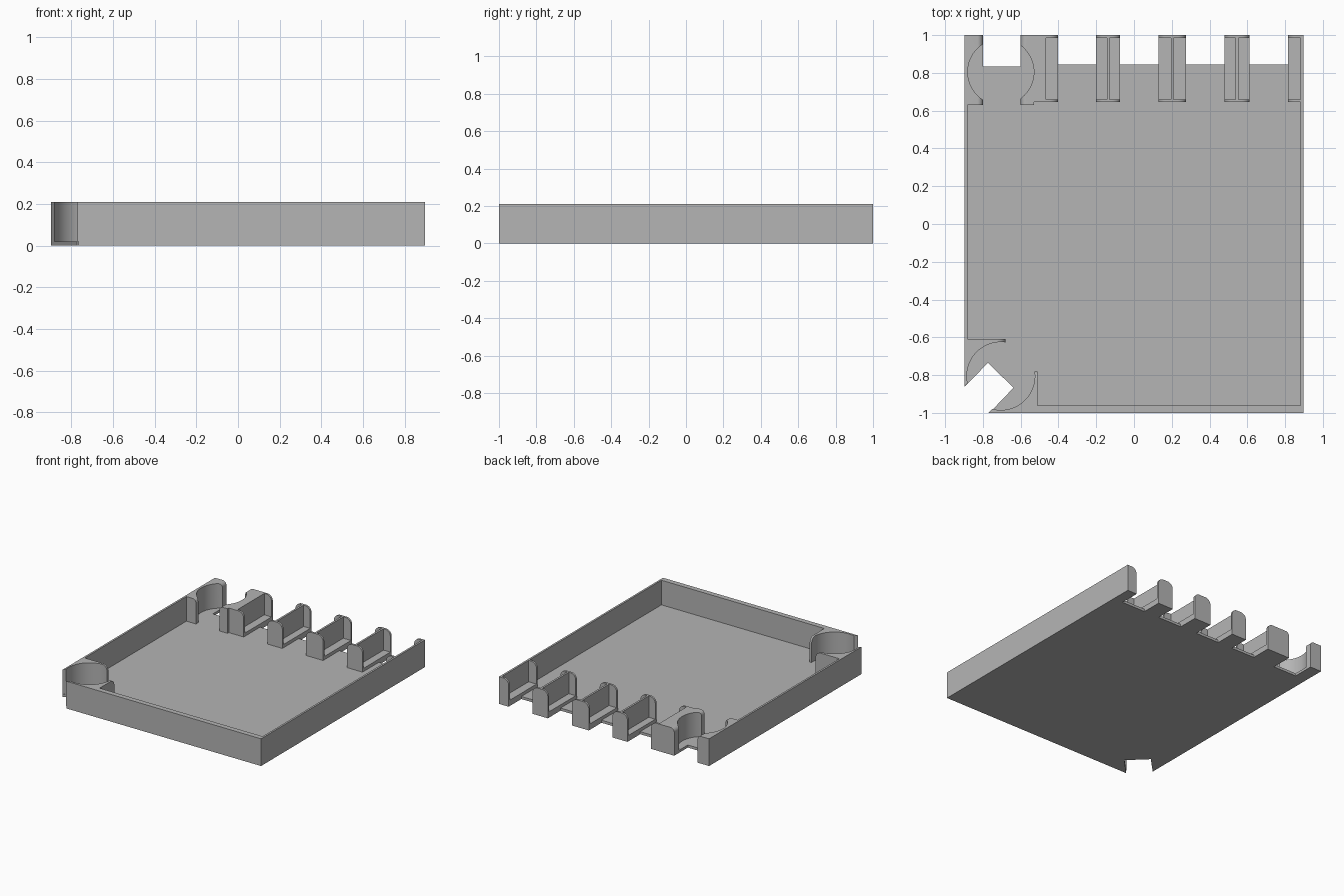
import bpy, bmesh
from math import sin, cos, pi

if "Cube" in bpy.data.objects:
    bpy.data.objects.remove(bpy.data.objects["Cube"], do_unlink=True)

W, L, H, FLOOR, PAD = 0.897, 1.0, 0.21, 0.02, 0.045
T = 0.015  # thin wall

grey = bpy.data.materials.new("light grey plastic")
grey.use_nodes = True
grey.diffuse_color = (0.46, 0.46, 0.46, 1)
grey.node_tree.nodes["Principled BSDF"].inputs["Base Color"].default_value = (0.46, 0.46, 0.46, 1)


def prism(name, pts, lo, hi, axis="z"):
    """Extrude a 2D outline along one axis."""
    place = {"z": lambda u, v, w: (u, v, w),
             "y": lambda u, v, w: (u, w, v),
             "x": lambda u, v, w: (w, u, v)}[axis]
    bm = bmesh.new()
    a = [bm.verts.new(place(u, v, lo)) for u, v in pts]
    b = [bm.verts.new(place(u, v, hi)) for u, v in pts]
    bm.faces.new(a)
    bm.faces.new(b)
    for i in range(len(pts)):
        j = (i + 1) % len(pts)
        bm.faces.new((a[i], a[j], b[j], b[i]))
    bmesh.ops.recalc_face_normals(bm, faces=bm.faces)
    mesh = bpy.data.meshes.new(name)
    bm.to_mesh(mesh)
    bm.free()
    mesh.materials.append(grey)
    ob = bpy.data.objects.new(name, mesh)
    bpy.context.collection.objects.link(ob)
    return ob


def rect(x0, x1, y0, y1):
    return [(x0, y0), (x1, y0), (x1, y1), (x0, y1)]


def box(name, x0, x1, y0, y1, z0=FLOOR, z1=H):
    return prism(name, rect(x0, x1, y0, y1), z0, z1)


def arc(cx, cy, r, a0, a1, n):
    return [(cx + r * cos(a0 + (a1 - a0) * i / n),
             cy + r * sin(a0 + (a1 - a0) * i / n)) for i in range(n + 1)]


def circle_cutter(cx, cy, r):
    return prism("cutter", arc(cx, cy, r, 0, 2 * pi, 64)[:-1], 0, 0.3)


def round_cutter(edge, side, r, lo, hi, axis):
    """Removes the sharp top corner at the given edge."""
    out = edge + side * 0.02
    curve = [(edge - side * r + side * r * cos(t), H - r + r * sin(t))
             for t in (pi / 2 * i / 10 for i in range(11))]
    pts = [(out, H - r)] + curve + [(edge - side * r, H + 0.02), (out, H + 0.02)]
    return prism("cutter", pts, lo, hi, axis)


def cut(ob, cutters):
    bpy.context.view_layer.objects.active = ob
    for c in cutters:
        mod = ob.modifiers.new("cut", "BOOLEAN")
        mod.operation, mod.solver, mod.object = "DIFFERENCE", "EXACT", c
        bpy.ops.object.modifier_apply(modifier=mod.name)
        bpy.data.objects.remove(c, do_unlink=True)
    return ob


# Floor with cable notches at the back and a diagonal notch in one front corner
posts = [(-0.20, -0.073), (0.13, 0.275), (0.48, 0.612), (0.815, W)]
notches = [(0.612, 0.815), (0.275, 0.48), (-0.073, 0.13), (-0.403, -0.20)]
outline = [(-0.765, -L), (W, -L), (W, L)]
for x0, x1 in notches:
    outline += [(x1, L), (x1, 0.845), (x0, 0.845), (x0, L)]
outline += [(-0.6, L), (-0.6, 0.835), (-0.8, 0.835), (-0.8, L), (-W, L),
            (-W, -0.862), (-0.773, -0.735), (-0.638, -0.867)]
prism("floor", outline, 0, FLOOR)

# Outer walls
box("left_wall", W - T, W, -L, L)
box("right_wall", -W, T - W, -0.61, 0.63)
box("front_wall", -0.51, W - T, -L, -0.96)


# Thin end plates with rounded top corners
def end_plates(name, x0, x1, sides):
    for label, y0, y1 in (("front", 0.645, 0.66), ("back", L - T, L)):
        plate = box(f"{name}_{label}_plate", x0, x1, y0, y1)
        cut(plate, [round_cutter(x1 if s > 0 else x0, s, 0.045, y0 - 0.02, y1 + 0.02, "y")
                    for s in sides])


# Dividers: raised base, centre web and two end plates
for i, (x0, x1) in enumerate(posts, 1):
    last = i == len(posts)
    name = f"divider_{i}"
    end = x1 - T if last else x1
    box(name + "_base", x0, end, 0.645, L, FLOOR, PAD)
    end_plates(name, x0, end, (-1,) if last else (-1, 1))
    if not last:
        mid = (x0 + x1) / 2
        box(name + "_web", mid - T / 2, mid + T / 2, 0.66, L - T)

# Round socket at the back corner
CX, CY = -0.705, 0.805
cut(box("socket_outer_block", -W, -0.8, 0.63, L),
    [circle_cutter(CX, CY, 0.175), round_cutter(-0.8, 1, 0.03, 0.5, 1.1, "y")])
inner = [(-0.6, 0.63), (-0.53, 0.63), (-0.53, 0.645), (-0.465, 0.645), (-0.465, L), (-0.6, L)]
cut(prism("socket_inner_block", inner, FLOOR, H),
    [circle_cutter(CX, CY, 0.175), round_cutter(-0.6, -1, 0.03, 0.5, 1.1, "y")])
box("socket_base", -0.465, -0.403, 0.645, L, FLOOR, PAD)
end_plates("socket", -0.465, -0.403, (1,))

# Round socket in the front corner with diagonal slot
slot = [(-0.773, -0.735), (-0.638, -0.867), (-0.968, -1.2), (-1.1, -1.062)]
cut(box("corner_socket", -W, -0.51, -L, -0.61),
    [circle_cutter(CX, -CY, 0.18),
     prism("cutter", rect(-0.68, -0.4, -0.78, -0.5), 0, 0.3),
     prism("cutter", slot, 0, 0.3),
     round_cutter(-0.68, 1, 0.045, -0.7, -0.55, "y"),
     round_cutter(-0.78, 1, 0.045, -0.6, -0.45, "x")])

# Smooth curved faces, keep hard edges
bpy.ops.object.select_all(action="DESELECT")
for ob in bpy.context.collection.objects:
    if ob.type == "MESH":
        ob.select_set(True)
        bpy.context.view_layer.objects.active = ob
bpy.ops.object.shade_smooth_by_angle(angle=pi / 6)
